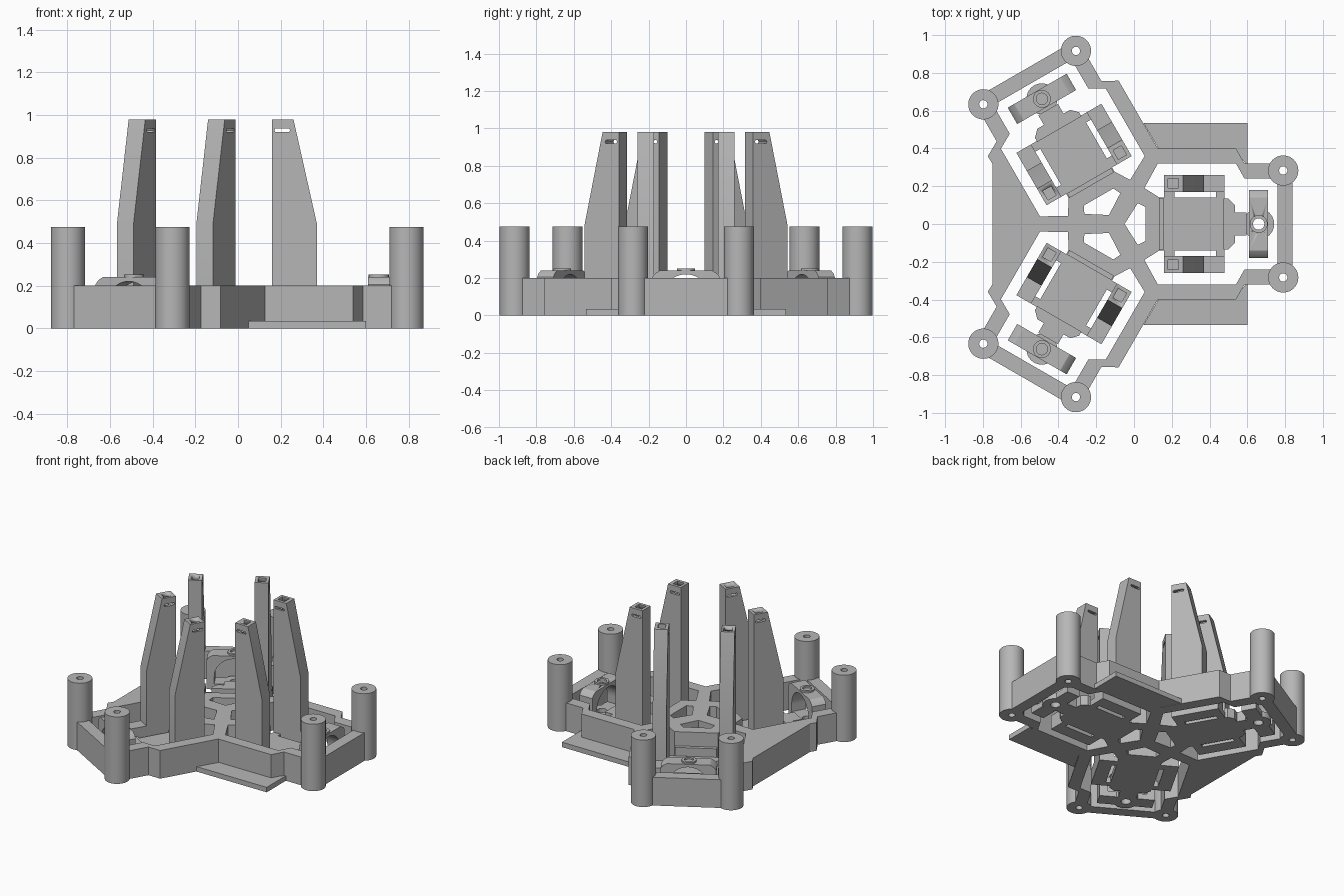
import bpy, bmesh
from math import sin, cos, pi, radians
from mathutils import Matrix, Vector

cube = bpy.data.objects.get("Cube")
if cube:
    bpy.data.objects.remove(cube, do_unlink=True)

grey = bpy.data.materials.new("plain grey")
grey.use_nodes = True
grey.diffuse_color = (0.47, 0.47, 0.47, 1)
grey.node_tree.nodes["Principled BSDF"].inputs["Base Color"].default_value = grey.diffuse_color

CENTRE = Matrix.Translation((-0.105, 0, 0))
ARMS = [CENTRE @ Matrix.Rotation(radians(120 * k), 4, "Z") for k in range(3)]
# Profile planes: across the arm and up, or along the arm and up
ACROSS = Matrix(((0, 0, 1, 0), (1, 0, 0, 0), (0, 1, 0, 0), (0, 0, 0, 1)))
ALONG = Matrix(((1, 0, 0, 0), (0, 0, -1, 0), (0, 1, 0, 0), (0, 0, 0, 1)))
FLAT = Matrix.Identity(4)


def circle(x, y, r, n=40):
    return [(x + r * cos(2 * pi * i / n), y + r * sin(2 * pi * i / n)) for i in range(n)]


def rect(x0, x1, y0, y1):
    return [(x0, y0), (x1, y0), (x1, y1), (x0, y1)]


def mirrored(half):
    """Close a half outline by reflecting it over the arm's centre line."""
    return half + [(x, -y) for x, y in reversed(half) if abs(y) > 1e-6]


def placed(loop, m):
    return [tuple((m @ Vector((x, y, 0))).xy) for x, y in loop]


def flat_mesh(obj):
    dg = bpy.context.evaluated_depsgraph_get()
    return bpy.data.meshes.new_from_object(obj.evaluated_get(dg))


def slab(name, loops, z0, z1, matrix=FLAT):
    """Extrude an outline; any further loops inside it become holes."""
    curve = bpy.data.curves.new(name, "CURVE")
    curve.dimensions, curve.fill_mode = "2D", "BOTH"
    curve.extrude = (z1 - z0) / 2
    for loop in loops:
        spline = curve.splines.new("POLY")
        spline.points.add(len(loop) - 1)
        for p, (x, y) in zip(spline.points, loop):
            p.co = (x, y, 0, 1)
        spline.use_cyclic_u = True
    temp = bpy.data.objects.new(name + "_curve", curve)
    bpy.context.collection.objects.link(temp)
    mesh = flat_mesh(temp)
    bpy.data.objects.remove(temp, do_unlink=True)
    bm = bmesh.new()
    bm.from_mesh(mesh)
    bmesh.ops.remove_doubles(bm, verts=bm.verts, dist=1e-5)
    bm.transform(matrix @ Matrix.Translation((0, 0, (z0 + z1) / 2)))
    bmesh.ops.recalc_face_normals(bm, faces=bm.faces)
    bm.to_mesh(mesh)
    bm.free()
    mesh.materials.clear()
    mesh.materials.append(grey)
    obj = bpy.data.objects.new(name, mesh)
    bpy.context.collection.objects.link(obj)
    bpy.ops.object.select_all(action="DESELECT")
    obj.select_set(True)
    bpy.context.view_layer.objects.active = obj
    bpy.ops.object.shade_smooth_by_angle(angle=radians(30))
    return obj


def cut(obj, cutter):
    mod = obj.modifiers.new("cut", "BOOLEAN")
    mod.operation, mod.solver, mod.object = "DIFFERENCE", "EXACT", cutter
    mesh = flat_mesh(obj)
    obj.modifiers.clear()
    obj.data = mesh
    bpy.data.objects.remove(cutter, do_unlink=True)


# Base frame: one outline round three arms, with openings and hub holes
arm_edge = [(0.231, -0.4), (0.645, -0.4), (0.69, -0.32), (0.945, -0.32),
            (0.945, 0.32), (0.69, 0.32), (0.645, 0.4)]
outline = []
for k, m in enumerate(ARMS):
    if k == 2:
        # The back valley is filled with a straight wall
        outline += [(-0.75, 0.32), (-0.75, -0.32)]
    outline += placed(arm_edge[1:] if k == 2 else arm_edge, m)
opening = mirrored([(0.24, 0.14), (0.16, 0.19), (0.231, 0.32), (0.645, 0.32),
                    (0.69, 0.24), (0.865, 0.24)])
hub_hole = mirrored([(0.055, 0), (0.125, 0.11), (0.165, 0.09)])
screw_holes = [circle(0.895, s * 0.283, 0.022, 20) for s in (-1, 1)]
holes = [placed(h, m) for m in ARMS for h in [opening, hub_hole] + screw_holes]
slab("base_frame", [outline] + holes, 0, 0.2)

# Thin side plates
for side, s in (("front", -1), ("back", 1)):
    plate = [(0.05, s * 0.535), (0.6, s * 0.535), (0.6, s * 0.31), (0.55, s * 0.37), (0.147, s * 0.37)]
    slab(side + "_plate", [plate], 0, 0.035)

tower_profile = [(0.265, 0), (0.475, 0), (0.475, 0.49), (0.365, 0.98), (0.265, 0.98)]
tower_slot = [(0.28, 0.92), (0.345, 0.92), (0.35, 0.928), (0.345, 0.937), (0.28, 0.937), (0.275, 0.928)]

# Strap profile: rounded shoulders outside, round arch beneath
strap_half = [(0.13, 0.02), (0.18, 0.02), (0.18, 0.205), (0.165, 0.225), (0.14, 0.24)]
arch = [(0.13 * cos(a * pi / 24), 0.09 + 0.13 * sin(a * pi / 24)) for a in range(25)]
strap_profile = ([(-x, z) for x, z in reversed(strap_half)] + list(reversed(arch)) + strap_half)

for k, m in enumerate(ARMS):
    tag = ("right_arm", "back_arm", "front_arm")[k]

    # Low platform with slots, end lips and a tongue
    slots = [rect(0.32, 0.54, *sorted((s * 0.14, s * 0.17))) for s in (-1, 1)]
    slab(tag + "_platform", [rect(0.265, 0.585, -0.26, 0.26)] + slots, 0, 0.04, m)
    slab(tag + "_platform_root", [rect(0.235, 0.27, -0.14, 0.14)], 0, 0.04, m)
    slab(tag + "_inner_lip", [rect(0.24, 0.265, -0.135, 0.135)], 0, 0.1, m)
    slab(tag + "_outer_lip", [mirrored([(0.58, 0.135), (0.605, 0.135), (0.64, 0.1),
                                        (0.64, 0.06), (0.7, 0.06)])], 0, 0.07, m)
    slab(tag + "_tongue", [circle(0.765, 0, 0.082), circle(0.765, 0, 0.032)], 0, 0.04, m)
    for s in (-1, 1):
        side = tag + ("_left" if s > 0 else "_right")
        slab(side + "_foot", [rect(0.715, 0.815, *sorted((s * 0.07, s * 0.18)))], 0, 0.04, m)

        # Tall tapered tower with a square socket in its top
        v0, v1 = sorted((s * 0.17, s * 0.26))
        tower = slab(side + "_tower", [tower_profile, tower_slot], v0, v1, m @ ALONG)
        c0, c1 = sorted((-s * 0.19, -s * 0.24))
        cut(tower, slab("socket_cutter", [rect(0.285, 0.34, c0, c1)], 0.86, 1.1, m))
        slab(side + "_tower_step", [rect(0.47, 0.585, -v1, -v0)], 0, 0.1, m)

        # Corner post with a screw hole
        slab(side + "_post", [circle(0.895, s * 0.283, 0.08),
                              circle(0.895, s * 0.283, 0.022, 20)], 0, 0.475, m)

    # Arched strap and its collar
    strap = slab(tag + "_strap", [strap_profile], 0.715, 0.815, m @ ACROSS)
    cut(strap, slab("strap_cutter", [circle(0.765, 0, 0.03)], 0.1, 0.4, m))
    slab(tag + "_collar", [circle(0.765, 0, 0.047), circle(0.765, 0, 0.03)], 0.225, 0.252, m)
